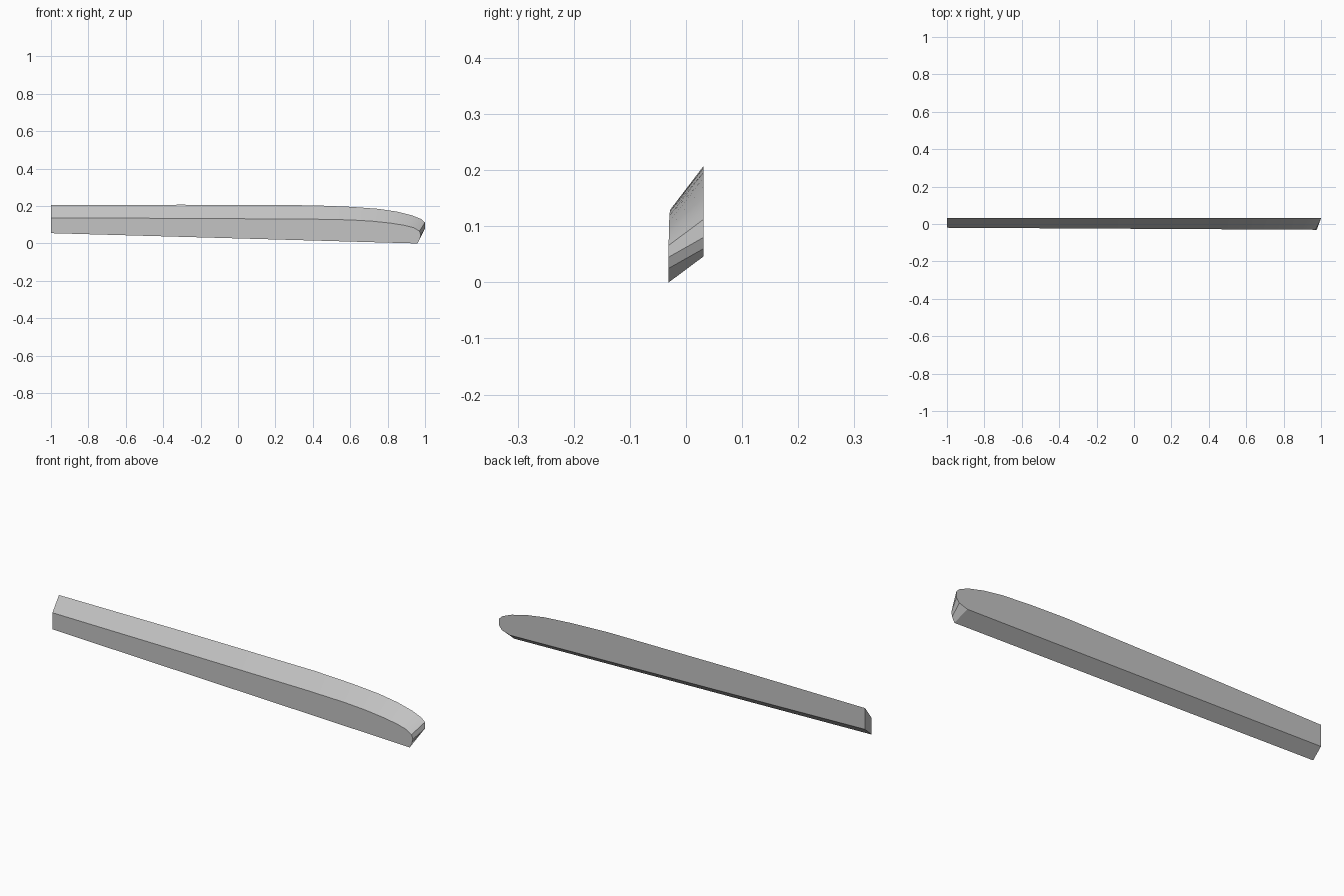
import bpy, bmesh, math

cube = bpy.data.objects.get("Cube")
if cube:
    bpy.data.objects.remove(cube, do_unlink=True)

grey = bpy.data.materials.new("plain_grey")
grey.use_nodes = True
colour = (0.55, 0.55, 0.55, 1)
grey.diffuse_color = colour
grey.node_tree.nodes["Principled BSDF"].inputs["Base Color"].default_value = colour

# Matching (x, z) outlines of the large back face and the small front face
back = [(-1, .1), (-1, .205), (-.3, .207), (.4, .204), (.6, .196), (.75, .185),
        (.85, .17), (.93, .15), (.98, .13), (1, .112), (1, .08), (.985, .06), (.94, .046)]
front = [(-1, .055), (-1, .137), (-.3, .134), (.4, .13), (.6, .126), (.72, .119),
         (.82, .108), (.89, .097), (.94, .084), (.97, .066), (.977, .045), (.972, .025), (.96, 0)]


def front_y(x):
    # The front face drifts forward towards the rounded nose
    return -0.0255 - 0.0055 * x


# Bar: slanted loft between the two outlines, with both faces closed
bm = bmesh.new()
rear_ring = [bm.verts.new((x, 0.031, z)) for x, z in back]
fore_ring = [bm.verts.new((x, front_y(x), z)) for x, z in front]
bm.faces.new(rear_ring)
bm.faces.new(fore_ring)
count = len(back)
for i in range(count):
    j = (i + 1) % count
    bm.faces.new((rear_ring[i], rear_ring[j], fore_ring[j], fore_ring[i]))
bmesh.ops.recalc_face_normals(bm, faces=bm.faces)

mesh = bpy.data.meshes.new("tapered_bar")
bm.to_mesh(mesh)
bm.free()
mesh.materials.append(grey)
bar = bpy.data.objects.new("tapered_bar", mesh)
bpy.context.collection.objects.link(bar)

# Smooth the nose curve, keep the rims crisp
bpy.context.view_layer.objects.active = bar
bar.select_set(True)
bpy.ops.object.shade_smooth_by_angle(angle=math.radians(30))
